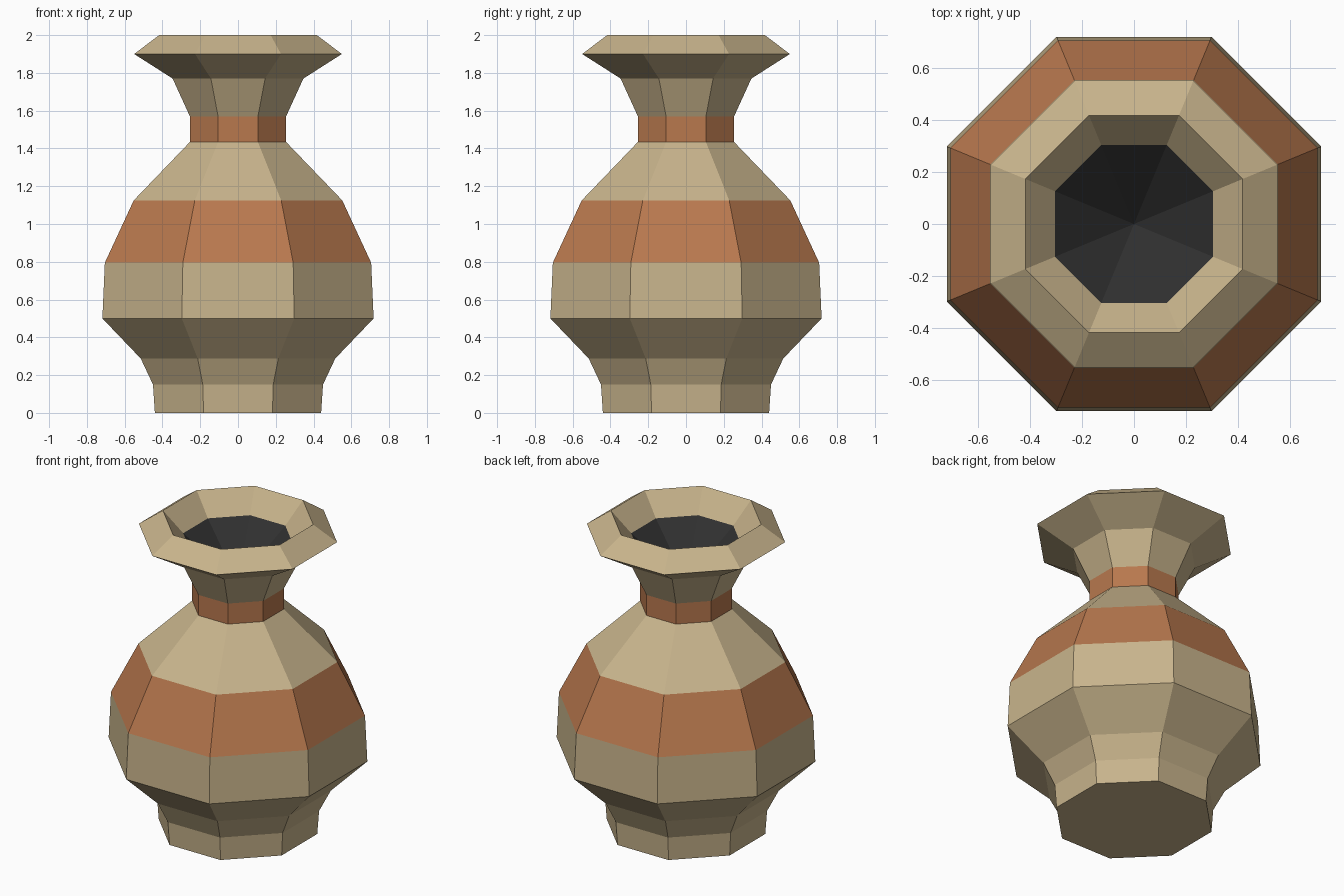
import bpy, bmesh, math

if "Cube" in bpy.data.objects:
    bpy.data.objects.remove(bpy.data.objects["Cube"])

SIDES = 8


def material(name, rgb):
    m = bpy.data.materials.new(name)
    m.diffuse_color = (*rgb, 1.0)
    m.use_nodes = True
    m.node_tree.nodes["Principled BSDF"].inputs["Base Color"].default_value = m.diffuse_color
    return m


beige = material("beige clay", (0.578, 0.456, 0.262))
terracotta = material("terracotta band", (0.479, 0.188, 0.076))
dark = material("dark interior", (0.03, 0.03, 0.03))

# Rings from the base up to the rim, then down inside the mouth:
# (half width across flats, height, colour of the band above this ring)
PROFILE = [
    (0.44, 0.00, 0), (0.45, 0.15, 0), (0.515, 0.288, 0), (0.718, 0.50, 0),
    (0.705, 0.795, 1), (0.552, 1.125, 0), (0.254, 1.435, 1), (0.254, 1.568, 0),
    (0.346, 1.77, 0), (0.55, 1.90, 0), (0.417, 2.00, 0), (0.304, 1.865, 2),
]


def ring(bm, apothem, z):
    r = apothem / math.cos(math.pi / SIDES)
    angles = [(i + 0.5) * math.tau / SIDES for i in range(SIDES)]
    return [bm.verts.new((r * math.cos(a), r * math.sin(a), z)) for a in angles]


bm = bmesh.new()
rings = [ring(bm, a, z) for a, z, _ in PROFILE]

# Base
bm.faces.new(rings[0][::-1])

# Walls, one colour per band
for lower, upper, (_, _, colour) in zip(rings, rings[1:], PROFILE):
    for i in range(SIDES):
        j = (i + 1) % SIDES
        bm.faces.new((lower[i], lower[j], upper[j], upper[i])).material_index = colour

# Dark hollow, a funnel closing inside the neck
tip = bm.verts.new((0, 0, 1.58))
for i in range(SIDES):
    bm.faces.new((rings[-1][i], rings[-1][(i + 1) % SIDES], tip)).material_index = 2

mesh = bpy.data.meshes.new("vase")
bm.to_mesh(mesh)
bm.free()
for m in (beige, terracotta, dark):
    mesh.materials.append(m)
vase = bpy.data.objects.new("vase", mesh)
bpy.context.collection.objects.link(vase)
